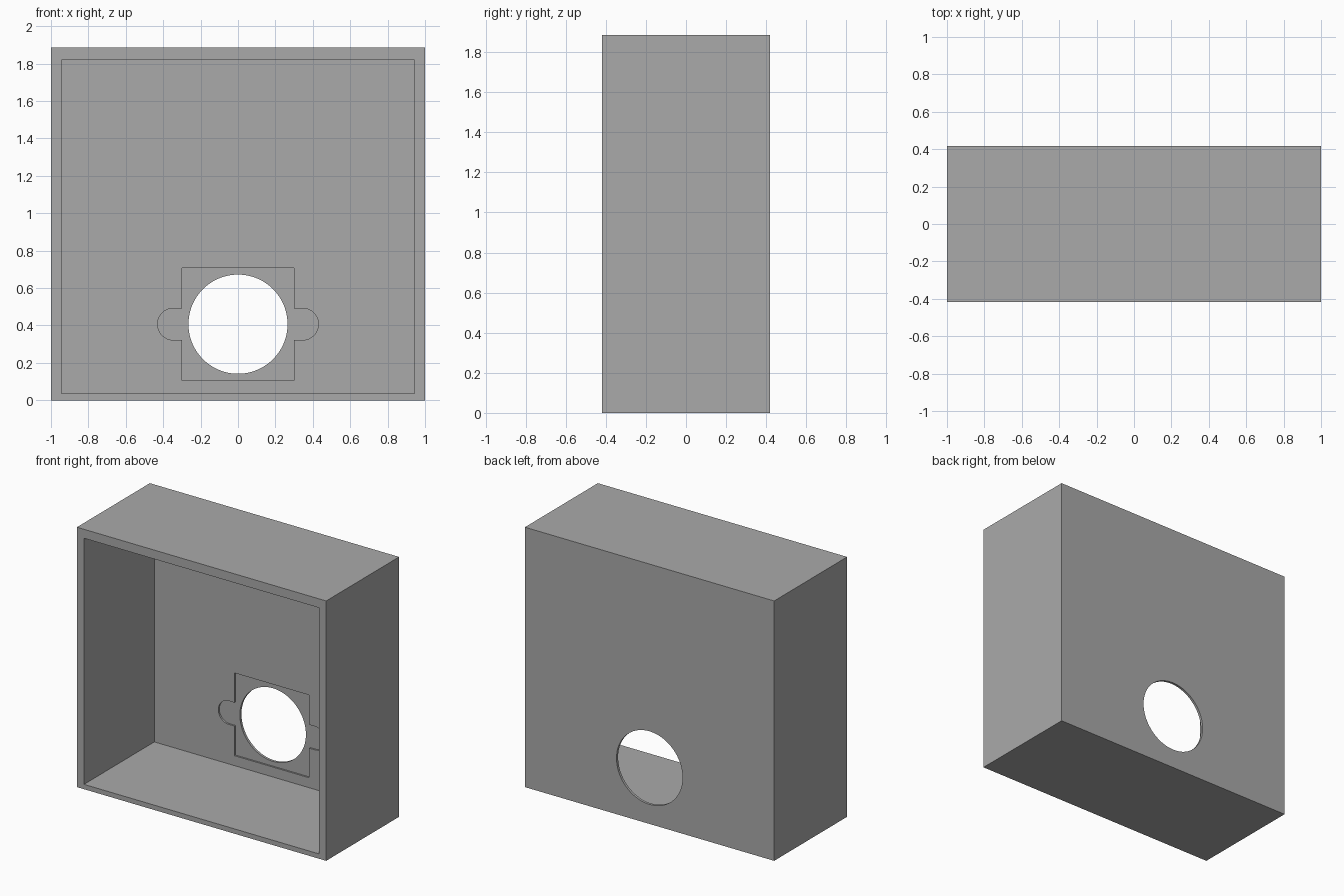
import bpy, bmesh, math

cube = bpy.data.objects.get("Cube")
if cube:
    bpy.data.objects.remove(cube, do_unlink=True)

GREY = (0.40, 0.40, 0.40, 1.0)
mat = bpy.data.materials.new("plain grey")
mat.use_nodes = True
mat.diffuse_color = GREY
mat.node_tree.nodes["Principled BSDF"].inputs["Base Color"].default_value = GREY

WIDTH, DEPTH, HEIGHT = 2.0, 0.836, 1.885
FRONT, BACK = -DEPTH / 2, DEPTH / 2
BACK_WALL, RECESS = 0.03, 0.012
FLOOR = BACK - BACK_WALL          # inner face of the back wall
HOLE_Z, HOLE_R = 0.407, 0.265
PLATE, TAB_X, TAB_R = 0.3, 0.345, 0.085


def prism(name, outline, y0, y1):
    """Extrude an (x, z) outline from y0 to y1."""
    bm = bmesh.new()
    face = bm.faces.new([bm.verts.new((x, y0, z)) for x, z in outline])
    ext = bmesh.ops.extrude_face_region(bm, geom=[face])
    verts = [v for v in ext["geom"] if isinstance(v, bmesh.types.BMVert)]
    bmesh.ops.translate(bm, verts=verts, vec=(0, y1 - y0, 0))
    bmesh.ops.recalc_face_normals(bm, faces=bm.faces)
    mesh = bpy.data.meshes.new(name)
    bm.to_mesh(mesh)
    bm.free()
    mesh.materials.append(mat)
    obj = bpy.data.objects.new(name, mesh)
    bpy.context.collection.objects.link(obj)
    return obj


def rect(x0, x1, z0, z1):
    return [(x0, z0), (x1, z0), (x1, z1), (x0, z1)]


def arc(cx, cz, r, start, end, steps):
    angles = [math.radians(start + (end - start) * i / steps) for i in range(steps + 1)]
    return [(cx + r * math.cos(a), cz + r * math.sin(a)) for a in angles]


def cut(target, cutter):
    """Subtract the cutter for good, then discard it."""
    cutter.hide_render = True
    mod = target.modifiers.new("cut", "BOOLEAN")
    mod.operation = "DIFFERENCE"
    mod.solver = "EXACT"
    mod.object = cutter
    bpy.context.view_layer.objects.active = target
    bpy.ops.object.modifier_apply(modifier=mod.name)
    bpy.data.objects.remove(cutter, do_unlink=True)


# Open-fronted box
box = prism("open_box", rect(-WIDTH / 2, WIDTH / 2, 0, HEIGHT), FRONT, BACK)
cut(box, prism("cavity", rect(-0.943, 0.943, 0.035, 1.82), FRONT - 0.1, FLOOR))

# Shallow square recess with a rounded tab on each side
right_half = [(PLATE, HOLE_Z - PLATE), (PLATE, HOLE_Z - TAB_R)]
right_half += arc(TAB_X, HOLE_Z, TAB_R, -90, 90, 24)
right_half += [(PLATE, HOLE_Z + TAB_R), (PLATE, HOLE_Z + PLATE)]
outline = right_half + [(-x, z) for x, z in reversed(right_half)]
cut(box, prism("recess", outline, FLOOR - 0.1, FLOOR + RECESS))

# Round opening through the back wall
cut(box, prism("opening", arc(0, HOLE_Z, HOLE_R, 0, 360, 96)[:-1], FLOOR - 0.1, BACK + 0.1))

# Smooth the round walls while keeping the box edges sharp
bpy.ops.object.select_all(action="DESELECT")
box.select_set(True)
bpy.context.view_layer.objects.active = box
bpy.ops.object.shade_smooth_by_angle(angle=math.radians(30))
